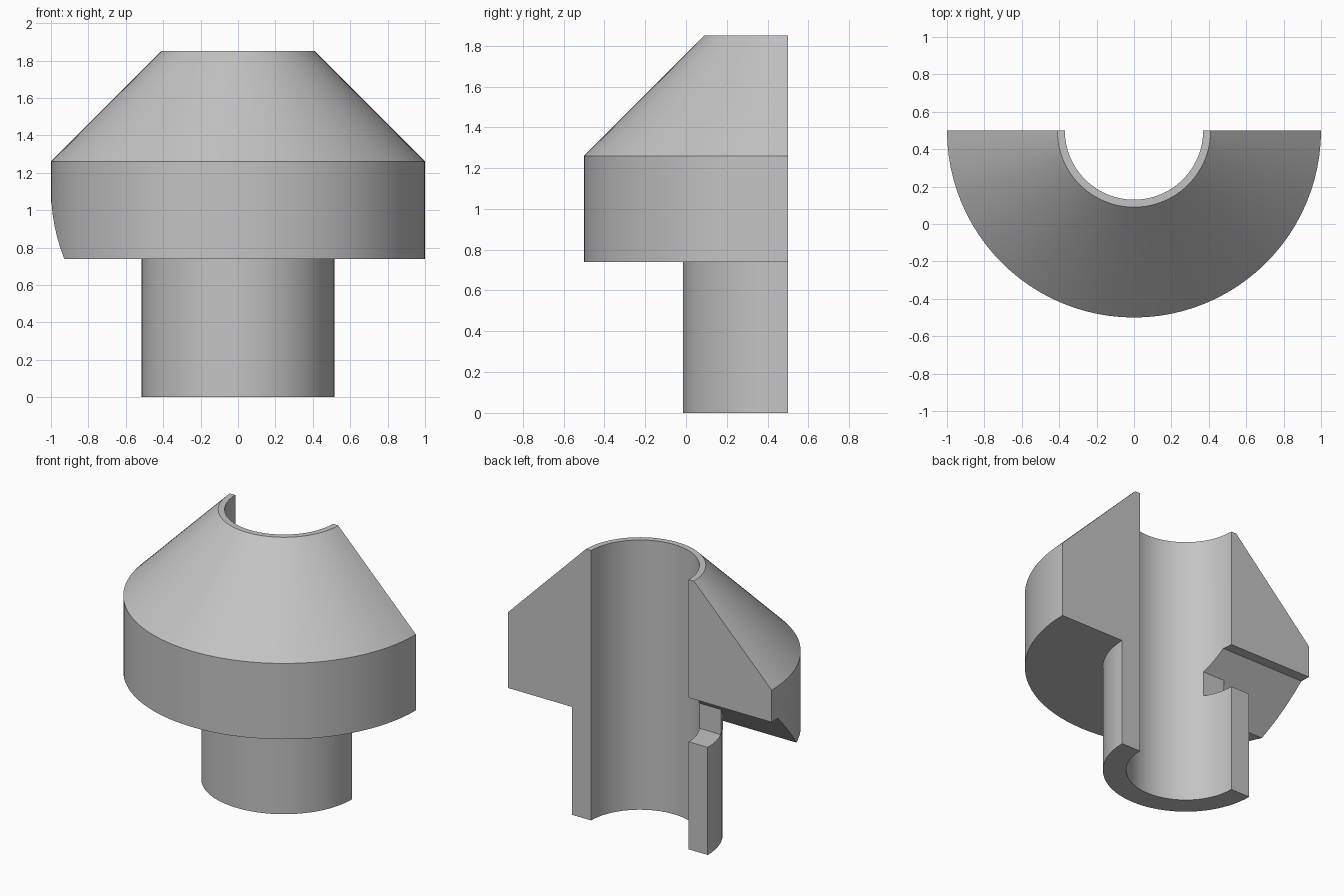
import bpy, bmesh, math
from mathutils import Matrix, Vector

if "Cube" in bpy.data.objects:
    bpy.data.objects.remove(bpy.data.objects["Cube"], do_unlink=True)

AXIS_Y = 0.5          # the section plane passes through the axis
BORE, STEM, RIM, TOP = 0.37, 0.515, 1.0, 0.41
Z_STEM, Z_RIM, Z_TOP = 0.74, 1.26, 1.85

grey = bpy.data.materials.new("light_grey")
grey.use_nodes = True
colour = (0.55, 0.55, 0.55, 1)
grey.diffuse_color = colour
grey.node_tree.nodes["Principled BSDF"].inputs["Base Color"].default_value = colour


def make_object(name, bm):
    bmesh.ops.recalc_face_normals(bm, faces=bm.faces)
    mesh = bpy.data.meshes.new(name)
    bm.to_mesh(mesh)
    bm.free()
    mesh.materials.append(grey)
    obj = bpy.data.objects.new(name, mesh)
    bpy.context.collection.objects.link(obj)
    return obj


def half_revolve(name, profile, steps=48):
    """Turn a closed (radius, z) profile through the front half circle."""
    bm = bmesh.new()
    start = bm.faces.new([bm.verts.new((-r, AXIS_Y, z)) for r, z in profile])
    end = bmesh.ops.duplicate(bm, geom=[start] + start.edges[:] + start.verts[:])
    cap = [g for g in end["geom"] if isinstance(g, bmesh.types.BMFace)]
    bmesh.ops.spin(bm, geom=list(start.edges), cent=(0, AXIS_Y, 0), axis=(0, 0, 1),
                   angle=math.pi, steps=steps, use_duplicate=False)
    # close the far end of the sweep
    bmesh.ops.rotate(bm, verts=cap[0].verts, cent=(0, AXIS_Y, 0),
                     matrix=Matrix.Rotation(math.pi, 3, 'Z'))
    bmesh.ops.remove_doubles(bm, verts=bm.verts, dist=0.0001)
    return make_object(name, bm)


def prism(name, outline, x0, x1):
    """Extrude a (depth behind section plane, z) outline along x."""
    bm = bmesh.new()
    face = bm.faces.new([bm.verts.new((x0, AXIS_Y - d, z)) for d, z in outline])
    ext = bmesh.ops.extrude_face_region(bm, geom=[face])
    moved = [g for g in ext["geom"] if isinstance(g, bmesh.types.BMVert)]
    bmesh.ops.translate(bm, verts=moved, vec=Vector((x1 - x0, 0, 0)))
    # keep the starting face so the prism is closed
    if not face.is_valid or any(e.is_boundary for e in bm.edges):
        bmesh.ops.holes_fill(bm, edges=[e for e in bm.edges if e.is_boundary])
    return make_object(name, bm)


def subtract(obj, cutter):
    mod = obj.modifiers.new("cut", 'BOOLEAN')
    mod.operation, mod.solver, mod.object = 'DIFFERENCE', 'EXACT', cutter
    bpy.ops.object.select_all(action='DESELECT')
    bpy.context.view_layer.objects.active = obj
    obj.select_set(True)
    bpy.ops.object.modifier_apply(modifier=mod.name)


# Half sleeve with a wide tapered collar
fitting = half_revolve("sectioned_collar_sleeve", [
    (BORE, 0), (STEM, 0), (STEM, Z_STEM), (RIM, Z_STEM),
    (RIM, Z_RIM), (TOP, Z_TOP), (BORE, Z_TOP)])

# Sloped notch under the collar, leaving the sleeve wall standing
collar_cutter = prism("collar_notch_cutter",
                      [(-0.1, 0.6), (-0.1, 1.04), (0.07, 1.04), (0.51, 0.6)], -1.3, -0.1)
bm = bmesh.new()
bmesh.ops.create_cone(bm, cap_ends=True, segments=96, radius1=STEM + 0.002,
                      radius2=STEM + 0.002, depth=2,
                      matrix=Matrix.Translation((0, AXIS_Y, 0.8)))
guard = make_object("sleeve_guard", bm)
subtract(collar_cutter, guard)
subtract(fitting, collar_cutter)

# Shallower slot through the sleeve wall
slot_cutter = prism("sleeve_slot_cutter",
                    [(-0.1, 0.738), (-0.1, 1.04), (0.07, 1.04), (0.2, 0.91), (0.2, 0.738)],
                    -0.6, -0.1)
subtract(fitting, slot_cutter)

for helper in (collar_cutter, guard, slot_cutter):
    bpy.data.objects.remove(helper, do_unlink=True)

# Smooth round walls, crisp section edges
bpy.ops.object.select_all(action='DESELECT')
bpy.context.view_layer.objects.active = fitting
fitting.select_set(True)
bpy.ops.object.shade_smooth_by_angle(angle=math.radians(25))
